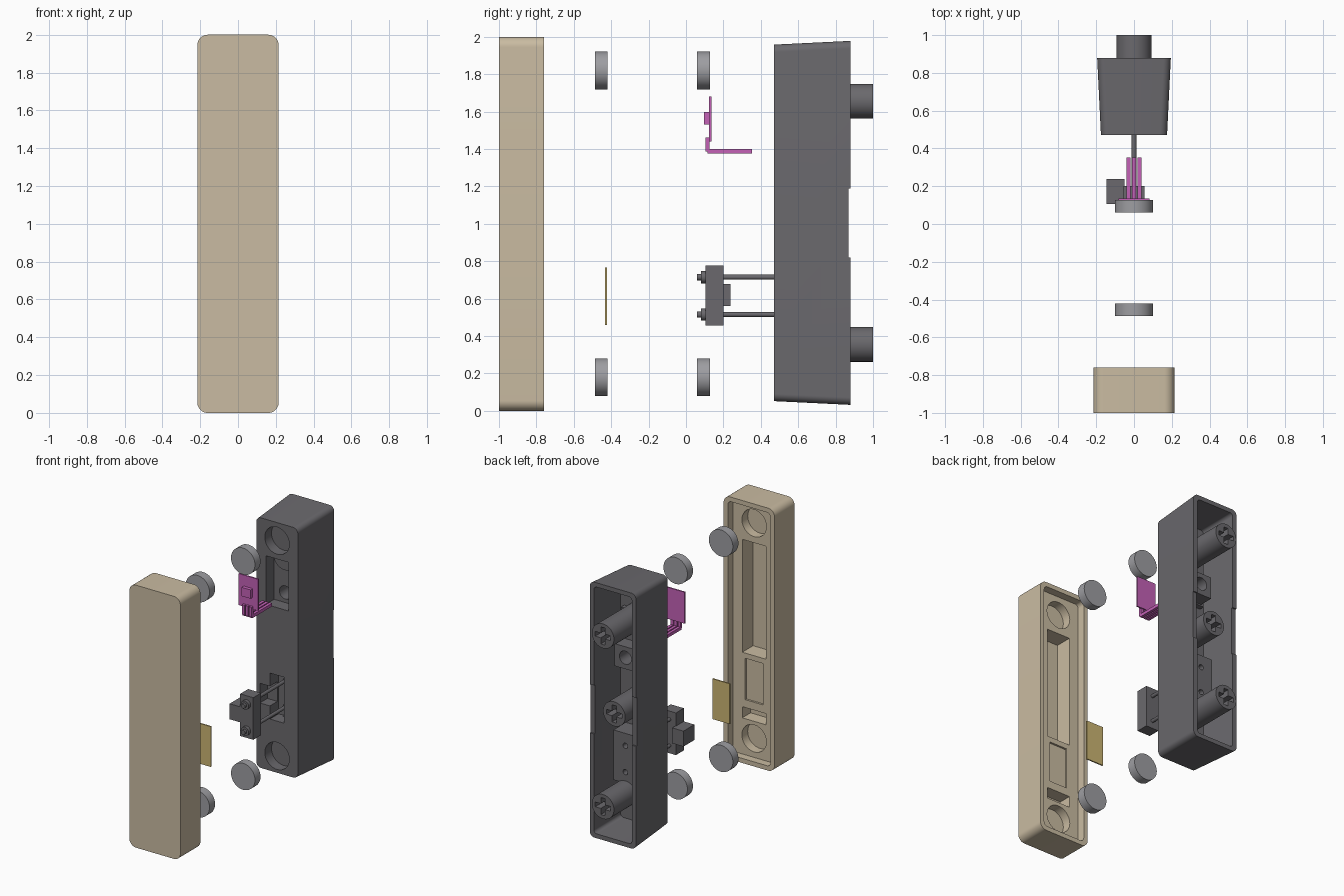
import bpy, bmesh, math

cube = bpy.data.objects.get("Cube")
if cube:
    bpy.data.objects.remove(cube, do_unlink=True)


def material(name, rgb):
    m = bpy.data.materials.new(name)
    m.use_nodes = True
    m.diffuse_color = (*rgb, 1)
    m.node_tree.nodes["Principled BSDF"].inputs["Base Color"].default_value = (*rgb, 1)
    return m


TAN = material("tan", (0.59, 0.50, 0.36))
GREY = material("dark grey", (0.145, 0.141, 0.153))
STEEL = material("magnet grey", (0.34, 0.34, 0.36))
PINK = material("magenta", (0.55, 0.12, 0.47))
GOLD = material("gold", (0.60, 0.46, 0.17))


def outline(cx, cz, hx, hz, r, steps=12):
    """Rounded rectangle in the xz plane; a full radius gives a circle."""
    if r == 0:
        return [(cx + sx * hx, cz + sz * hz) for sx, sz in ((1, 1), (-1, 1), (-1, -1), (1, -1))]
    pts = []
    for q, (sx, sz) in enumerate(((1, 1), (-1, 1), (-1, -1), (1, -1))):
        for i in range(steps + 1):
            a = math.pi / 2 * (q + i / steps)
            p = (cx + sx * (hx - r) + r * math.cos(a), cz + sz * (hz - r) + r * math.sin(a))
            if not any(math.dist(p, o) < 1e-5 for o in pts):
                pts.append(p)
    return pts


def solid(name, y0, y1, x, z, hx, hz, r=0, mat=GREY, grow=0):
    """Extrude an outline along y, growing by a given amount at the back."""
    bm = bmesh.new()
    a = [bm.verts.new((px, y0, pz)) for px, pz in outline(x, z, hx, hz, r)]
    b = [bm.verts.new((px, y1, pz)) for px, pz in outline(x, z, hx + grow, hz + grow, r)]
    bm.faces.new(a)
    bm.faces.new(b[::-1])
    n = len(a)
    for i in range(n):
        j = (i + 1) % n
        bm.faces.new((a[i], b[i], b[j], a[j]))
    bmesh.ops.recalc_face_normals(bm, faces=bm.faces)
    me = bpy.data.meshes.new(name)
    bm.to_mesh(me)
    bm.free()
    me.materials.append(mat)
    ob = bpy.data.objects.new(name, me)
    bpy.context.collection.objects.link(ob)
    return ob


def box(name, x0, x1, y0, y1, z0, z1, mat=GREY):
    return solid(name, y0, y1, (x0 + x1) / 2, (z0 + z1) / 2, (x1 - x0) / 2, (z1 - z0) / 2, 0, mat)


def disc(name, y0, y1, z, r, mat=GREY, x=0):
    return solid(name, y0, y1, x, z, r, r, r, mat)


def combine(target, tool, operation="DIFFERENCE"):
    mod = target.modifiers.new("boolean", "BOOLEAN")
    mod.operation = operation
    mod.solver = "EXACT"
    mod.object = tool
    bpy.context.view_layer.objects.active = target
    bpy.ops.object.modifier_apply(modifier=mod.name)
    bpy.data.objects.remove(tool, do_unlink=True)


MAGNET_Z = (0.18, 1.82)
SCREW_Z = (0.515, 0.715)

# Front cover: rounded slab with a recessed back and pockets
cover = solid("front_cover", -1, -0.76, 0, 1, 0.215, 1, 0.055, TAN)
combine(cover, solid("cutter", -0.82, -0.7, 0, 1, 0.18, 0.965, 0.03, TAN))
combine(cover, box("cutter", -0.1, 0.1, -0.95, -0.75, 0.81, 1.67, TAN))
combine(cover, box("cutter", -0.1, 0.1, -0.92, -0.75, 0.31, 0.395, TAN))
combine(cover, box("cutter", -0.075, 0.075, -0.835, -0.75, 0.455, 0.77, TAN))
for z in MAGNET_Z:
    combine(cover, disc("cutter", -0.89, -0.75, z, 0.103, TAN))

# Rear housing: tapered shell, open at the back
housing = solid("rear_housing", 0.47, 0.88, 0, 1.005, 0.175, 0.953, 0.04, GREY, 0.02)
combine(housing, solid("cutter", 0.58, 0.9, 0, 1.005, 0.145, 0.925, 0.025, GREY, 0.016))

# Raised blocks inside the shell behind the sensor and switch recesses
combine(housing, box("block", -0.115, 0.115, 0.55, 0.62, 1.29, 1.7), "UNION")
combine(housing, box("block", -0.09, 0.09, 0.56, 0.73, 1.30, 1.47), "UNION")
combine(housing, box("block", -0.1, 0.1, 0.56, 0.73, 0.43, 0.81), "UNION")

# Recesses in the housing front
for z in MAGNET_Z:
    combine(housing, disc("cutter", 0.4, 0.55, z, 0.103))
combine(housing, box("cutter", -0.095, 0.095, 0.4, 0.57, 1.31, 1.68))
combine(housing, disc("cutter", 0.5, 0.8, 1.387, 0.05))
combine(housing, box("cutter", -0.06, 0.06, 0.4, 0.575, 0.445, 0.795))
combine(housing, box("cutter", -0.145, -0.05, 0.4, 0.56, 0.545, 0.695))
for z in SCREW_Z:
    combine(housing, disc("cutter", 0.5, 0.8, z, 0.02))
# Shallow notch in the rear rim
combine(housing, box("cutter", -0.3, 0.3, 0.87, 0.95, 0.82, 1.19))

# Rear posts with cross-shaped sockets
posts = []
for label, z, end in (("lower", 0.355, 1.0), ("middle", 1.01, 0.865), ("upper", 1.655, 1.0)):
    post = disc(label + "_post", 0.56, end, z, 0.093)
    combine(post, box("cutter", -0.065, 0.065, end - 0.1, end + 0.05, z - 0.018, z + 0.018))
    combine(post, box("cutter", -0.018, 0.018, end - 0.1, end + 0.05, z - 0.065, z + 0.065))
    posts.append(post)

# Magnets
magnets = [disc("magnet", y, y + 0.067, z, 0.101, STEEL) for y in (-0.487, 0.06) for z in MAGNET_Z]

# Gold plate
box("metal_plate", -0.073, 0.073, -0.432, -0.422, 0.46, 0.767, GOLD)

# Switch with side lever and two screws
box("switch_body", -0.055, 0.055, 0.105, 0.2, 0.457, 0.778)
box("switch_lever", -0.145, -0.05, 0.106, 0.238, 0.56, 0.678)
screws = []
for z in SCREW_Z:
    screws.append(disc("screw_shaft", 0.19, 0.58, z, 0.013))
    screws.append(disc("screw_collar", 0.08, 0.11, z, 0.033))
    screws.append(disc("screw_head", 0.06, 0.085, z, 0.017))

# Sensor board with chip and three bent leads
box("sensor_board", -0.082, 0.082, 0.124, 0.135, 1.44, 1.68, PINK)
box("sensor_chip", -0.037, 0.037, 0.097, 0.126, 1.53, 1.597, PINK)
for x in (-0.03, 0, 0.03):
    box("lead_drop", x - 0.011, x + 0.011, 0.104, 0.126, 1.386, 1.462, PINK)
    box("lead_run", x - 0.011, x + 0.011, 0.114, 0.352, 1.376, 1.4, PINK)

# Smooth the rounded parts while keeping edges sharp
bpy.ops.object.select_all(action="DESELECT")
for ob in [cover, housing] + posts + magnets + screws:
    ob.select_set(True)
bpy.context.view_layer.objects.active = cover
bpy.ops.object.shade_smooth_by_angle(angle=math.radians(30))
